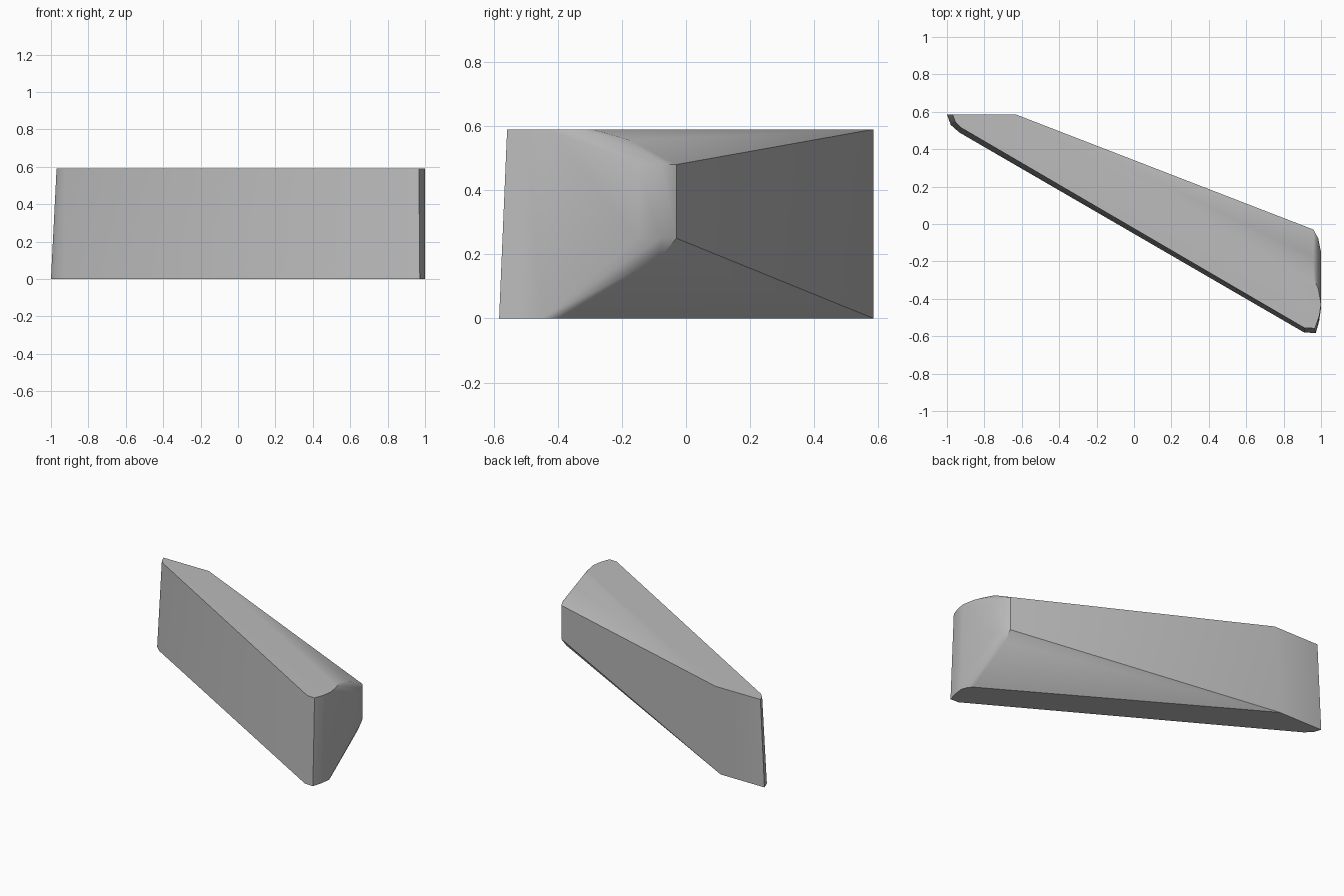
import bpy
import bmesh
import math

cube = bpy.data.objects.get("Cube")
if cube:
    bpy.data.objects.remove(cube, do_unlink=True)

# Material
grey = bpy.data.materials.new("plain grey")
grey.use_nodes = True
colour = (0.5, 0.5, 0.5, 1)
grey.diffuse_color = colour
grey.node_tree.nodes["Principled BSDF"].inputs["Base Color"].default_value = colour

TOP, BACK = 0.59, 0.585


def nose(z, y, depth):
    """Rounded end at one height, starting from its rear corner."""
    return [(0.96, y, z), (0.985, y - 0.4 * depth, z), (1.0, y - depth, z)]


# Rounded end: top rim, bulging middle and narrow base
points = nose(TOP, -0.29, 0.14) + nose(0.48, -0.03, 0.12)
points += nose(0.25, -0.03, 0.12) + nose(0, -0.38, 0.07)
points += [(0.96, -0.175, 0.556), (0.96, -0.085, 0.185)]

# Front wall: leaning edges, wider at the base
for z, lean in ((0, 0), (TOP, 1)):
    inset = 0.025 * lean
    points += [(0.99, -0.52 + inset, z), (0.972 - 0.2 * inset, -0.583 + inset, z),
               (0.91, -0.58 + inset, z), (-0.935 + 0.4 * inset, 0.49 + inset, z),
               (-0.98 + inset, 0.53 + 0.6 * inset, z), (-1 + 1.2 * inset, BACK, z)]

# Flat rear end
points += [(-0.63, BACK, TOP), (-0.67, BACK, 0)]

# Solid skin around the sections
bm = bmesh.new()
for p in points:
    bm.verts.new(p)
hull = bmesh.ops.convex_hull(bm, input=bm.verts[:])
loose = {g for g in hull["geom_interior"] + hull["geom_unused"]
         if isinstance(g, bmesh.types.BMVert)}
bmesh.ops.delete(bm, geom=list(loose), context="VERTS")
bmesh.ops.dissolve_limit(bm, angle_limit=math.radians(1),
                         verts=bm.verts[:], edges=bm.edges[:])
bmesh.ops.recalc_face_normals(bm, faces=bm.faces[:])

mesh = bpy.data.meshes.new("wedge_block")
bm.to_mesh(mesh)
bm.free()
mesh.materials.append(grey)
block = bpy.data.objects.new("wedge_block", mesh)
bpy.context.collection.objects.link(block)

# Soft rounded end with crisp outer edges
bpy.ops.object.select_all(action="DESELECT")
block.select_set(True)
bpy.context.view_layer.objects.active = block
bpy.ops.object.shade_smooth_by_angle(angle=math.radians(30))
